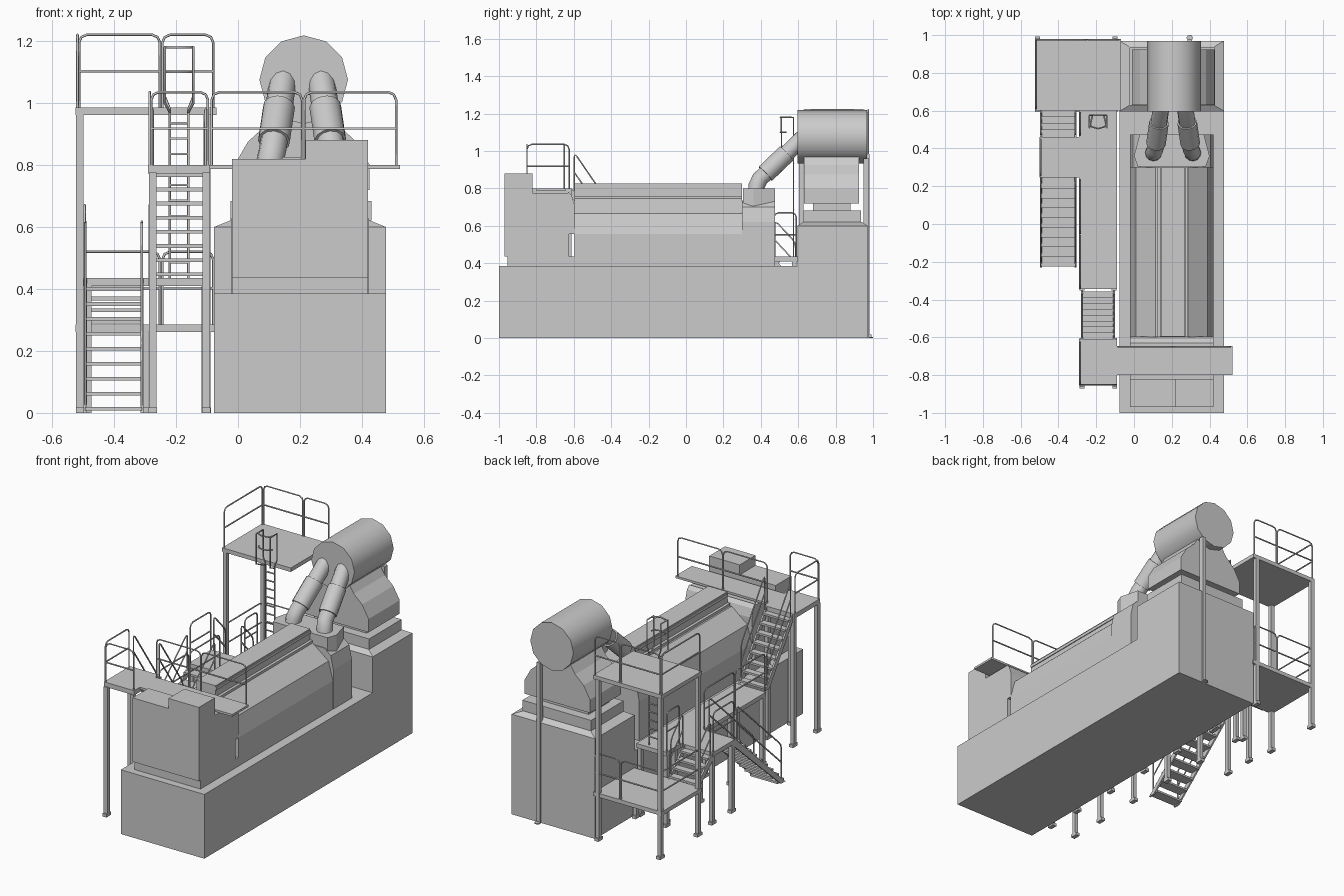
import bpy, bmesh, math
from mathutils import Vector

if "Cube" in bpy.data.objects:
    bpy.data.objects.remove(bpy.data.objects["Cube"])


def finish(name, bm):
    bmesh.ops.recalc_face_normals(bm, faces=bm.faces)
    me = bpy.data.meshes.new(name)
    bm.to_mesh(me)
    bm.free()
    ob = bpy.data.objects.new(name, me)
    bpy.context.collection.objects.link(ob)
    return ob


def boxes(name, items, inset=0, inset_y=0):
    """One mesh of boxes (x0,x1,y0,y1,z0,z1); tops may be inset."""
    bm = bmesh.new()
    for x0, x1, y0, y1, z0, z1 in items:
        vs = bmesh.ops.create_cube(bm, size=1)['verts']
        for v in vs:
            top = v.co.z > 0
            i, j = (inset, inset_y) if top else (0, 0)
            v.co = (x1 - i if v.co.x > 0 else x0 + i,
                    y1 - j if v.co.y > 0 else y0 + j, z1 if top else z0)
    return finish(name, bm)


def prism(name, pts, a, b, axis='y'):
    """Extrude a profile: (x,z) along y, or (y,z) along x, or (x,y) along z."""
    put = {'y': lambda p, t: (p[0], t, p[1]), 'x': lambda p, t: (t, p[0], p[1]),
           'z': lambda p, t: (p[0], p[1], t)}[axis]
    bm = bmesh.new()
    f = bm.faces.new([bm.verts.new(put(p, a)) for p in pts])
    r = bmesh.ops.extrude_face_region(bm, geom=[f])
    d = Vector(put((0, 0), b - a))
    bmesh.ops.translate(bm, vec=d, verts=[v for v in r['geom'] if isinstance(v, bmesh.types.BMVert)])
    return finish(name, bm)


def tubes(name, paths, r=0.0042, res=1, smooth=False):
    cu = bpy.data.curves.new(name, 'CURVE')
    cu.dimensions, cu.bevel_depth, cu.bevel_resolution, cu.use_fill_caps = '3D', r, res, True
    for path in paths:
        s = cu.splines.new('POLY')
        s.points.add(len(path) - 1)
        for p, c in zip(s.points, path):
            p.co = (*c, 1)
    ob = bpy.data.objects.new(name, cu)
    bpy.context.collection.objects.link(ob)
    bpy.ops.object.select_all(action='DESELECT')
    ob.select_set(True)
    bpy.context.view_layer.objects.active = ob
    bpy.ops.object.convert(target='MESH')
    if smooth:
        bpy.ops.object.shade_smooth_by_angle(angle=math.radians(40))


def rail(name, p, q, z, h=0.235, zq=None):
    """Guard rail: rounded inverted U plus a middle bar; zq gives a sloped rail."""
    zq = z if zq is None else zq
    A, B = Vector((*p, z)), Vector((*q, zq))
    up, d = Vector((0, 0, 1)), (B - A).normalized()
    c = 0.025
    U = [A, A + up * (h - c), A + up * (h - c * .3) + d * c * .3, A + up * h + d * c,
         B + up * h - d * c, B + up * (h - c * .3) - d * c * .3, B + up * (h - c), B]
    tubes(name, [U, [A + up * h * .5, B + up * h * .5]])


def posts(name, spots, z1):
    items = []
    for x, y in spots:
        items += [(x - .012, x + .012, y - .012, y + .012, 0, z1),
                  (x - .013, x + .013, y - .022, y + .022, 0, .018 if x < 0 else .006)]
    boxes(name, items)


def stair(name, x0, x1, yt, zt, yb, zb, n, rails=True):
    dy, dz, s = (yb - yt) / n, (zb - zt) / n, 1 if yb > yt else -1
    steps = []
    for i in range(n):
        y, z = yt + dy * (i + .5), zt + dz * (i + .6)
        w = abs(dy) * .62
        steps.append((x0, x1, y - w, y + w, z - .012, z))
    boxes(name + '_treads', steps)
    for k, x in enumerate((x0, x1)):
        prism(f'{name}_stringer_{k}', [(yt, zt), (yt, zt - .05), (yb - s * .03, zb), (yb + s * .01, zb)],
              x - .005, x + .005, 'x')
        if rails:
            rail(f'{name}_handrail_{k}', (x, yt + dy * .4), (x, yb - dy * .4), zt + dz * .4,
                 .21, zb - dz * .4)


# Base plinth with raised rear pedestal
prism('base', [(-1, 0), (.97, 0), (.97, .6), (.595, .6), (.595, .385), (-1, .385)], -.077, .477, 'x')
boxes('pedestal_chamfer', [(-.077, .477, .597, .97, .6, .62)], .05, .03)
boxes('pedestal_box', [(-.025, .43, .627, .935, .62, .683)])
boxes('pedestal_neck', [(.03, .375, .68, .88, .683, .72)])

# Rear arched housing and drum
half = [(.218, .72), (.218, .80), (.175, .875), (.12, .925), (.085, .98)]
cx = .207
prism('rear_housing', [(cx + x, z) for x, z in half] + [(cx - x, z) for x, z in half[::-1]], .63, .925)
tubes('rear_post_foot', [[(.295, .985, 0), (.295, .985, .006)]], .018)
boxes('rear_post', [(.283, .307, .948, .978, 0, .96)])
bm = bmesh.new()
bmesh.ops.create_cone(bm, cap_ends=True, segments=12, radius1=.143, radius2=.143, depth=.372)
for v in bm.verts:
    v.co = Vector((.212 + v.co.x, .782 + v.co.z, 1.075 + v.co.y))
drum = finish('drum', bm)
bpy.context.view_layer.objects.active = drum
drum.select_set(True)
bpy.ops.object.shade_smooth_by_angle(angle=math.radians(40))

# Front block
boxes('machine_skirt', [(-.018, .42, -.955, .3, .385, .437)])
boxes('front_block', [(-.02, .42, -.97, -.625, .437, .775)])
boxes('front_block_tops', [(-.02, .218, -.97, -.82, .77, .82), (.218, .42, -.97, -.82, .77, .88)])
prism('front_collar', [(-.63, .555), (-.595, .555), (-.595, .71), (-.61, .76), (-.63, .78)], -.02, .42, 'x')

# Long barrel cover, ridge and hopper collar
mx = .2
side = [(.22, .437), (.22, .555), (.19, .665), (.085, .745)]
prism('barrel_cover', [(mx + x, z) for x, z in side] + [(mx - x, z) for x, z in side[::-1]], -.597, .3)
boxes('cover_ledge', [(.125, .285, -.597, .3, .735, .76)])
boxes('cover_ridge', [(.142, .268, -.595, .3, .755, .826)])
boxes('ridge_strips', [(.137, .15, -.595, .3, .80, .818), (.26, .273, -.595, .3, .80, .818)])
coll = [(.222, .385), (.222, .62), (.205, .70), (.165, .735)]
prism('rear_collar', [(mx + x, z) for x, z in coll] + [(mx - x, z) for x, z in coll[::-1]], .3, .475)
prism('hopper', [(mx + s * x, y) for s, x, y in ((1, .18, .305), (1, .2, .36), (1, .17, .475),
      (-1, .17, .475), (-1, .2, .36), (-1, .18, .305))], .70, .80, 'z')

# Twin exhaust pipes with sleeves
for s, n in ((-1, 'left'), (1, 'right')):
    a, b = Vector((.207 + s * .095, .395, .85)), Vector((.207 + s * .06, .64, 1.085))
    tubes(n + '_pipe', [[(.207 + s * .105, .375, .78), (.207 + s * .103, .378, .815), a, b]], .044, 4, True)
    tubes(n + '_pipe_sleeve', [[a.lerp(b, .12), a.lerp(b, .58)]], .052, 4, True)

# Front service deck
Z = .80
boxes('front_deck', [(-.29, -.09, -.855, -.61, .772, Z), (-.09, .522, -.80, -.645, .787, Z)])
posts('front_deck_posts', [(-.275, -.85), (-.102, -.85), (-.275, -.625), (-.102, -.625)], .775)
rail('front_deck_rail_a', (-.085, -.65), (.207, -.65), Z)
rail('front_deck_rail_b', (.213, -.65), (.51, -.65), Z)
rail('front_deck_rail_c', (-.285, -.85), (-.285, -.625), Z)
rail('front_deck_rail_d', (-.28, -.85), (-.097, -.85), Z)

# Middle walkway
M = .435
boxes('walkway', [(-.29, -.09, -.345, .6, M - .025, M), (-.5, -.29, .245, .46, M - .025, M)])
posts('walkway_posts', [(x, y) for x in (-.275, -.105) for y in (-.33, -.03, .26, .58)]
      + [(-.485, .26), (-.485, .445)], M - .02)
rail('walkway_rail_a', (-.285, -.34), (-.285, -.06), M)
rail('walkway_rail_b', (-.285, -.05), (-.285, .235), M)
rail('walkway_rail_c', (-.495, .255), (-.495, .45), M)
rail('walkway_rail_d', (-.285, .47), (-.285, .59), M)

# Lower and upper rear platforms
L, T = .285, .985
for name, z in (('lower', L), ('upper', T)):
    boxes(name + '_platform', [(-.525, -.07, .6, .98, z - .024, z)])
    rail(name + '_rail_left', (-.518, .61), (-.518, .97), z)
    rail(name + '_rail_back_a', (-.513, .975), (-.252, .975), z)
    rail(name + '_rail_back_b', (-.244, .975), (-.08, .975), z)
posts('platform_posts', [(-.51, .97), (-.1, .97), (-.51, .615)], T - .02)
posts('lower_platform_posts', [(-.3, .615), (-.1, .615)], L - .02)

# Stairs
stair('upper_stair', -.275, -.105, -.61, Z, -.36, M, 8)
stair('lower_stair', -.493, -.31, .245, M, -.22, 0, 9)
stair('short_stair', -.493, -.31, .46, M, .6, L, 4)

# Ladder to the upper platform with grab hoops
lad = []
for s in (-1, 1):
    x, w = -.19 + s * .03, -.19 + s * .046
    lad += [[(x, .575, M), (x, .575, .98), (w, .575, 1.02), (w, .575, 1.18), (w, .51, 1.18)],
            [(w, .51, 1.18), (w, .51, 1.0), (x, .575, .97)]]
lad += [[(-.236, .535, z), (-.225, .515, z), (-.19, .505, z), (-.155, .515, z), (-.144, .535, z)]
        for z in (1.1, 1.18)]
lad += [[(-.22, .575, M + .05 * i), (-.16, .575, M + .05 * i)] for i in range(1, 11)]
tubes('ladder', lad)
